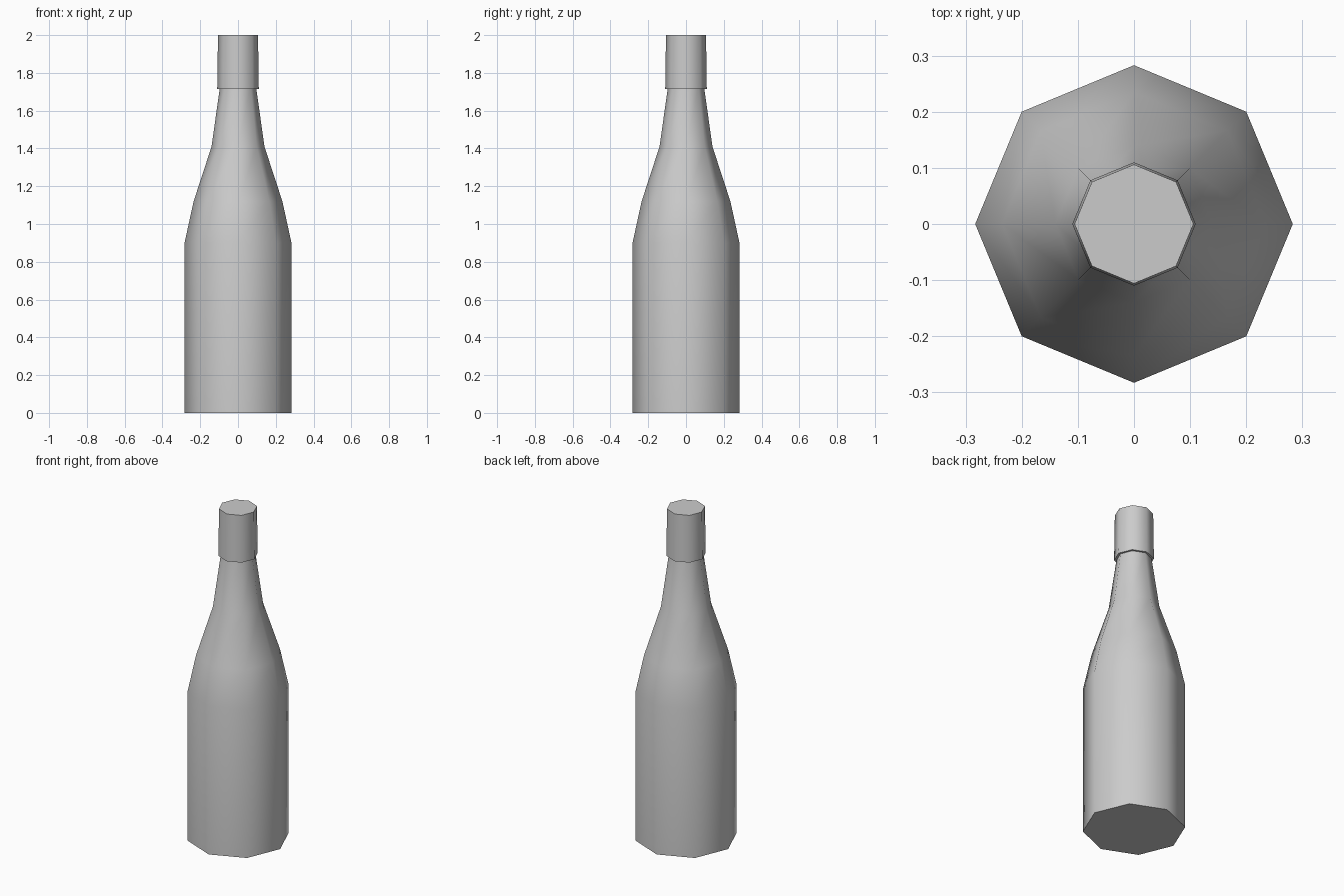
import bpy
import bmesh
from math import cos, sin, pi, radians

cube = bpy.data.objects.get("Cube")
if cube:
    bpy.data.objects.remove(cube, do_unlink=True)

SIDES = 8

grey = bpy.data.materials.new("plain grey")
grey.use_nodes = True
colour = (0.6, 0.6, 0.6, 1)
grey.diffuse_color = colour
grey.node_tree.nodes["Principled BSDF"].inputs["Base Color"].default_value = colour


def lathe(name, profile):
    """Closed eight-sided solid from (radius, height) rings, corners on the axes."""
    bm = bmesh.new()
    rings = [[bm.verts.new((r * cos(2 * pi * i / SIDES), r * sin(2 * pi * i / SIDES), z))
              for i in range(SIDES)] for r, z in profile]
    for low, high in zip(rings, rings[1:]):
        for i in range(SIDES):
            j = (i + 1) % SIDES
            bm.faces.new((low[i], low[j], high[j], high[i]))
    bm.faces.new(rings[0][::-1])
    bm.faces.new(rings[-1])
    mesh = bpy.data.meshes.new(name)
    bm.to_mesh(mesh)
    bm.free()
    mesh.materials.append(grey)
    obj = bpy.data.objects.new(name, mesh)
    bpy.context.collection.objects.link(obj)
    # Smooth sides, crisp rims
    bpy.ops.object.select_all(action='DESELECT')
    obj.select_set(True)
    bpy.context.view_layer.objects.active = obj
    bpy.ops.object.shade_smooth_by_angle(angle=radians(60))
    return obj


# Straight body, sloping shoulder and slim neck
lathe("bottle_body", [(0.283, 0), (0.283, 0.9), (0.235, 1.12), (0.14, 1.41), (0.095, 1.73)])

# Slightly tapered cap over the neck
lathe("bottle_cap", [(0.11, 1.715), (0.106, 2.0)])
